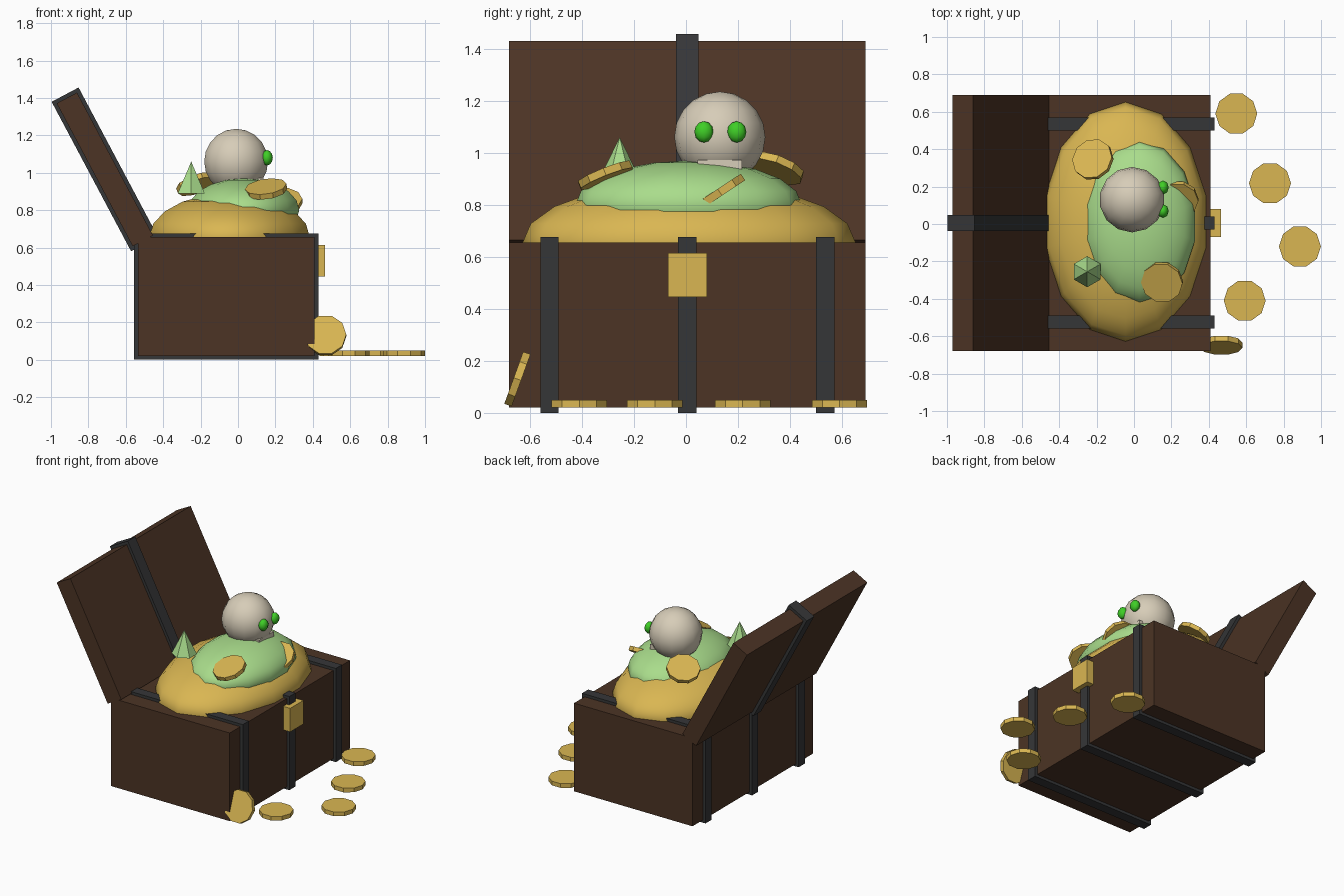
import bpy
from math import radians, pi
from mathutils import Vector, Matrix

if "Cube" in bpy.data.objects:
    bpy.data.objects.remove(bpy.data.objects["Cube"], do_unlink=True)


def material(name, rgb):
    m = bpy.data.materials.new(name)
    m.use_nodes = True
    color = (*rgb, 1)
    m.diffuse_color = color
    m.node_tree.nodes["Principled BSDF"].inputs["Base Color"].default_value = color
    return m


WOOD = material("dark wood", (0.072, 0.034, 0.018))
IRON = material("dark iron", (0.036, 0.037, 0.039))
GOLD = material("gold", (0.70, 0.47, 0.085))
SLIME = material("pale green", (0.40, 0.72, 0.26))
BONE = material("bone", (0.68, 0.61, 0.48))
GLOW = material("bright green", (0.05, 0.62, 0.02))


def finish(name, mat):
    ob = bpy.context.object
    ob.name = name
    ob.data.materials.append(mat)
    return ob


def box(name, mat, center, size, tilt=0):
    bpy.ops.mesh.primitive_cube_add(size=1, location=center, rotation=(0, tilt, 0))
    bpy.context.object.scale = size
    return finish(name, mat)


def blob(name, mat, center, radii, segments=14, rings=10):
    bpy.ops.mesh.primitive_uv_sphere_add(segments=segments, ring_count=rings, location=center)
    bpy.context.object.scale = radii
    bpy.ops.object.shade_smooth()
    return finish(name, mat)


def coin(name, center, normal=(0, 0, 1)):
    # Ten-sided disc with its corners on the x axis
    bpy.ops.mesh.primitive_cylinder_add(vertices=10, radius=0.112, depth=0.03)
    ob = finish(name, GOLD)
    ob.data.transform(Matrix.Rotation(pi / 2, 4, 'Z'))
    turn = Vector((0, 0, 1)).rotation_difference(Vector(normal))
    ob.rotation_euler = turn.to_euler()
    ob.location = center


# Chest body with wrapped bands
MID = 0.005
box("chest_body", WOOD, (-0.0625, MID, 0.338), (0.945, 1.37, 0.635))
for name, side in (("right", -1), ("middle", 0), ("left", 1)):
    box(name + "_band", IRON, (-0.0625, MID + side * 0.53, 0.338), (0.985, 0.07, 0.675))

# Open lid leaning back, with its band
TILT = radians(-28)
LID = (-0.712, MID, 1.018)
box("lid", WOOD, LID, (0.123, 1.37, 0.865), TILT)
box("lid_band", IRON, LID, (0.163, 0.085, 0.905), TILT)

# Clasp plate
box("clasp", GOLD, (0.437, MID, 0.53), (0.056, 0.15, 0.17))

# Treasure heap and slime on top of it
blob("gold_heap", GOLD, (-0.045, 0.012, 0.655), (0.44, 0.64, 0.235))
blob("slime", SLIME, (0.03, 0.01, 0.80), (0.305, 0.435, 0.17))
bpy.ops.mesh.primitive_cone_add(vertices=6, radius1=0.083, depth=0.17,
                                location=(-0.25, -0.255, 0.975))
finish("spike", SLIME)

# Skull
blob("skull", BONE, (-0.01, 0.13, 1.06), (0.175, 0.175, 0.175))
box("jaw", BONE, (0.075, 0.13, 0.945), (0.12, 0.17, 0.055))
for name, side in (("right", -1), ("left", 1)):
    blob(name + "_eye", GLOW, (0.155, 0.132 + side * 0.063, 1.08), (0.031, 0.037, 0.041), 8, 6)

# Coins stuck in the heap
coin("heap_coin_back", (-0.22, 0.345, 0.94), (-0.37, 0.37, 1))
coin("heap_coin_front", (0.15, -0.31, 0.913), (-0.14, -0.40, 1))
coin("heap_coin_side", (0.232, 0.13, 0.848), (0, -0.66, 1))

# Coins on the floor and one leaning on the chest
for i, (x, y) in enumerate(((0.547, 0.59), (0.727, 0.218), (0.887, -0.12), (0.592, -0.41))):
    coin(f"floor_coin_{i + 1}", (x, y, 0.035))
coin("leaning_coin", (0.467, -0.648, 0.13), (0, -0.94, 0.34))
